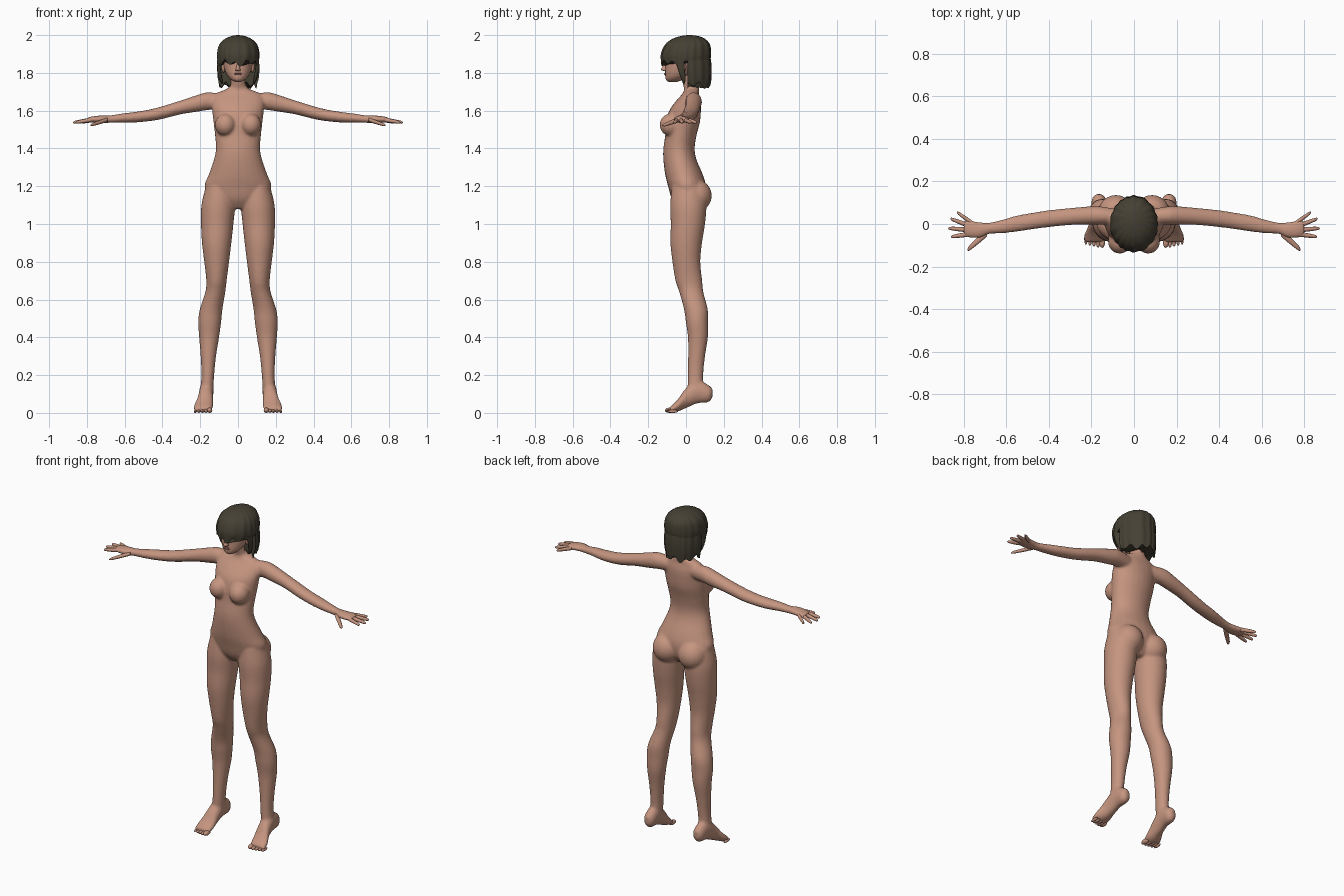
import bpy, bmesh, math
from mathutils import Vector, Matrix

if "Cube" in bpy.data.objects:
    bpy.data.objects.remove(bpy.data.objects["Cube"], do_unlink=True)


def material(name, rgb):
    mat = bpy.data.materials.new(name)
    mat.use_nodes = True
    mat.diffuse_color = (*rgb, 1)
    mat.node_tree.nodes["Principled BSDF"].inputs["Base Color"].default_value = (*rgb, 1)
    return mat


SKIN = material("warm skin", (0.56, 0.30, 0.215))
HAIR = material("dark brown hair", (0.06, 0.052, 0.034))
LIP = material("muted lip", (0.42, 0.17, 0.14))
EYE = material("dark eye", (0.03, 0.025, 0.02))


def spline(rows, steps=4):
    """Smoothly interpolate a list of cross-section rows."""
    rows = [Vector(r) for r in rows]
    out = []
    for i in range(len(rows) - 1):
        p, q = rows[i], rows[i + 1]
        before, after = rows[max(i - 1, 0)], rows[min(i + 2, len(rows) - 1)]
        for s in range(steps):
            t = s / steps
            m, n = (q - before) / 2, (after - p) / 2
            out.append(p * (2*t**3 - 3*t**2 + 1) + m * (t**3 - 2*t**2 + t)
                       + q * (3*t**2 - 2*t**3) + n * (t**3 - t**2))
    return out + [rows[-1]]


def loft(bm, rows, axis, side=1, sides=24, shape=None):
    """Skin elliptical rings; each row is x, y, z and two radii across the axis."""
    u, v = [i for i in range(3) if i != axis]
    rings = []
    for k, row in enumerate(spline(rows)):
        ring = []
        for j in range(sides):
            a = math.tau * j / sides
            p = Vector(row[:3])
            p[u] += row[3] * math.cos(a)
            p[v] += row[4] * math.sin(a)
            if shape:
                shape(p, a, k)
            p.x *= side
            ring.append(bm.verts.new(p))
        rings.append(ring)
    for low, high in zip(rings, rings[1:]):
        for j in range(sides):
            n = (j + 1) % sides
            bm.faces.new((low[j], low[n], high[n], high[j]))
    bm.faces.new(rings[0])
    bm.faces.new(rings[-1])


def ball(bm, centre, radii, side=1):
    x, y, z = centre
    matrix = Matrix.Translation((x * side, y, z)) @ Matrix.Diagonal((*radii, 1))
    bmesh.ops.create_uvsphere(bm, u_segments=20, v_segments=12, radius=1, matrix=matrix)


def finish(bm, name, mat, angle=60):
    bmesh.ops.recalc_face_normals(bm, faces=bm.faces)
    mesh = bpy.data.meshes.new(name)
    bm.to_mesh(mesh)
    bm.free()
    mesh.materials.append(mat)
    obj = bpy.data.objects.new(name, mesh)
    bpy.context.collection.objects.link(obj)
    bpy.ops.object.select_all(action="DESELECT")
    obj.select_set(True)
    bpy.context.view_layer.objects.active = obj
    bpy.ops.object.shade_smooth_by_angle(angle=math.radians(angle))
    return obj


# Cross-sections of the body, bottom to top or root to tip
torso = [(0, .01, 1.08, .06, .05), (0, .01, 1.13, .15, .085), (0, .005, 1.2, .178, .1),
         (0, -.01, 1.26, .156, .1), (0, -.032, 1.34, .128, .088), (0, -.037, 1.4, .117, .083),
         (0, -.027, 1.47, .122, .083), (0, -.015, 1.54, .13, .089), (0, -.005, 1.6, .137, .084),
         (0, .012, 1.65, .14, .066), (0, .025, 1.69, .12, .044), (0, .03, 1.715, .06, .04),
         (0, .025, 1.74, .042, .042), (0, .01, 1.8, .04, .042)]
leg = [(.165, .05, .12, .035, .042), (.16, .05, .2, .034, .041), (.157, .056, .3, .041, .045),
       (.153, .063, .4, .053, .053), (.15, .058, .48, .061, .059), (.142, .052, .55, .06, .063),
       (.12, .028, .64, .053, .064), (.114, .015, .7, .054, .071), (.113, .002, .8, .066, .074),
       (.113, .001, .9, .078, .084), (.11, .01, 1, .086, .091), (.105, .012, 1.1, .089, .096),
       (.1, .01, 1.2, .07, .085)]
arm = [(.08, .035, 1.65, .035, .04), (.16, .04, 1.65, .043, .047), (.21, .04, 1.64, .043, .045),
       (.3, .035, 1.618, .04, .037), (.4, .025, 1.59, .04, .034), (.47, .015, 1.575, .039, .031),
       (.55, .002, 1.565, .038, .028), (.62, -.012, 1.56, .032, .024), (.68, -.02, 1.555, .027, .02),
       (.72, -.028, 1.555, .036, .02), (.77, -.024, 1.553, .041, .017), (.8, -.02, 1.55, .035, .012)]
foot = [(.165, .14, .105, .014, .022), (.165, .12, .102, .032, .045), (.167, .06, .112, .037, .062),
        (.172, 0, .078, .04, .053), (.181, -.04, .042, .049, .034), (.185, -.07, .024, .051, .021),
        (.187, -.085, .018, .046, .014)]

# Body, fused into one smooth skin
bm = bmesh.new()
loft(bm, torso, 2)
for side in (1, -1):
    loft(bm, leg, 2, side)
    loft(bm, arm, 0, side)
    loft(bm, foot, 1, side)
    ball(bm, (.067, -.08, 1.525), (.056, .06, .06), side)
    ball(bm, (.085, .054, 1.15), (.084, .083, .085), side)
body = finish(bm, "body", SKIN)
fuse = body.modifiers.new("Fuse", "REMESH")
fuse.mode = "VOXEL"
fuse.voxel_size = 0.007
fuse.use_smooth_shade = True
soften = body.modifiers.new("Soften", "SMOOTH")
soften.factor = 0.5
soften.iterations = 8

# Fingers and thumb: knuckle and tip in plan
digits = {"index": ((.77, -.047), (.86, -.06)), "middle": ((.775, -.028), (.873, -.02)),
          "ring": ((.77, -.01), (.863, .025)), "little": ((.76, .004), (.832, .055)),
          "thumb": ((.69, -.04), (.782, -.12))}
bm = bmesh.new()
for side in (1, -1):
    for name, (root, tip) in digits.items():
        thumb = name == "thumb"
        drop = .03 if thumb else .014
        rows = []
        for t, r in ((0, .011), (.35, .011), (.7, .0095), (.93, .007), (1, .002)):
            x, y = Vector(root).lerp(Vector(tip), t)
            wide = r * (1.6 if thumb else 1)
            rows.append((x, y, 1.552 - drop * t, wide, r))
        loft(bm, rows, 0, side, sides=10)
finish(bm, "fingers", SKIN)

# Toes, shrinking outwards
bm = bmesh.new()
for side in (1, -1):
    for i in range(5):
        r = .014 if i == 0 else .0105 - .0006 * i
        ball(bm, (.15 + .019 * i, -.098 + .005 * i + r, r), (r, .028, r), side)
finish(bm, "toes", SKIN)

# Head with nose and ears
bm = bmesh.new()
head = [(0, -.07, 1.752, .015, .022), (0, -.06, 1.764, .036, .046), (0, -.046, 1.785, .056, .064),
        (0, -.03, 1.815, .07, .08), (0, -.01, 1.85, .08, .1), (0, 0, 1.9, .088, .112),
        (0, .01, 1.95, .075, .09), (0, .015, 1.98, .03, .04)]
loft(bm, head, 2)
nose = [(0, -.105, 1.809, .011, .008), (0, -.115, 1.817, .013, .018), (0, -.108, 1.835, .008, .014),
        (0, -.1, 1.858, .006, .009)]
loft(bm, nose, 2, sides=12)
for side in (1, -1):
    ball(bm, (.077, -.018, 1.83), (.01, .018, .028), side)
finish(bm, "head", SKIN)

# Lips and eyes
bm = bmesh.new()
for z in (1.791, 1.797):
    ball(bm, (0, -.106, z), (.019, .01, .0038))
finish(bm, "lips", LIP)
bm = bmesh.new()
for side in (1, -1):
    ball(bm, (.034, -.092, 1.848), (.016, .008, .006), side)
finish(bm, "eyes", EYE)


# Bobbed hair with grooved strands and a jagged hem
def strands(p, a, k):
    groove = 1 + .018 * math.cos(17 * a + 2 * math.sin(3 * a))
    p.x *= groove
    p.y *= groove
    if k < 3:
        p.z += (.012 * math.cos(11 * a) + .008 * math.sin(5 * a)) * (1 - k / 3)


def back_strands(p, a, k):
    strands(p, a, k)
    p.y = max(p.y, .008)


bm = bmesh.new()
cap = [(0, -.002, 1.852, .108, .127), (0, 0, 1.9, .112, .131), (0, .008, 1.95, .1, .117),
       (0, .014, 1.98, .07, .085), (0, .018, 1.995, .035, .045), (0, .018, 2, .006, .008)]
loft(bm, cap, 2, sides=96, shape=strands)
finish(bm, "hair_cap", HAIR)
bm = bmesh.new()
bob = [(0, .005, 1.735, .1, .124), (0, .003, 1.78, .109, .13), (0, .001, 1.84, .111, .132),
       (0, 0, 1.9, .105, .125)]
loft(bm, bob, 2, sides=96, shape=back_strands)
finish(bm, "hair_back", HAIR)

# Loose locks beside the cheeks
bm = bmesh.new()
for side in (1, -1):
    lock = [(.084, -.01, 1.745, .004, .005), (.094, -.016, 1.78, .009, .014),
            (.1, -.025, 1.82, .009, .018), (.101, -.03, 1.87, .009, .024)]
    loft(bm, lock, 2, side, sides=12)
finish(bm, "cheek_locks", HAIR)
